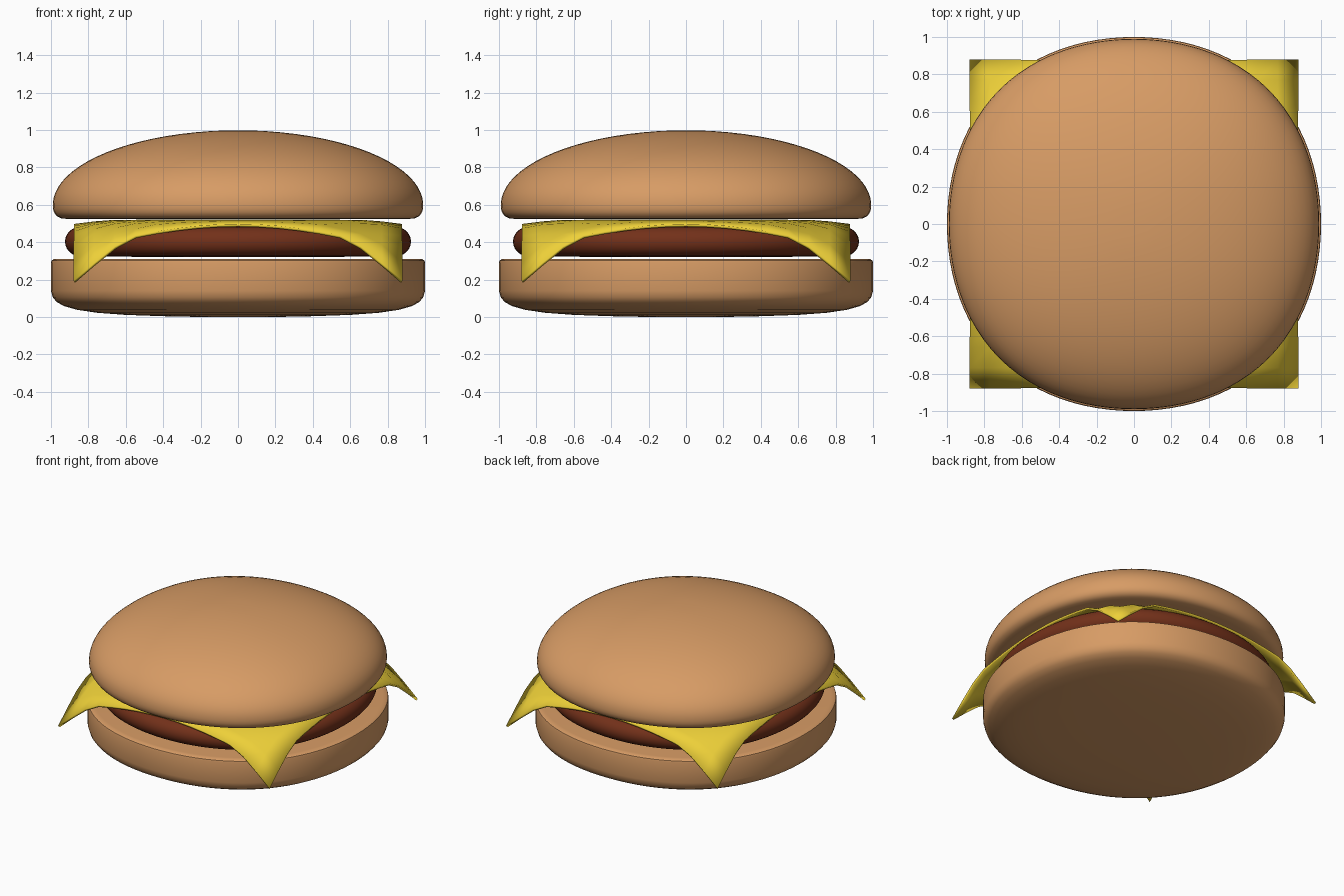
import bpy, bmesh
from math import sin, cos, pi, radians, hypot

if "Cube" in bpy.data.objects:
    bpy.data.objects.remove(bpy.data.objects["Cube"])


def finish(name, bm, color, angle=40):
    bmesh.ops.recalc_face_normals(bm, faces=bm.faces)
    mesh = bpy.data.meshes.new(name)
    bm.to_mesh(mesh)
    bm.free()
    obj = bpy.data.objects.new(name, mesh)
    bpy.context.collection.objects.link(obj)
    mat = bpy.data.materials.new(name + "_material")
    mat.diffuse_color = (*color, 1)
    mat.use_nodes = True
    mat.node_tree.nodes["Principled BSDF"].inputs["Base Color"].default_value = mat.diffuse_color
    mesh.materials.append(mat)
    bpy.ops.object.select_all(action='DESELECT')
    bpy.context.view_layer.objects.active = obj
    obj.select_set(True)
    bpy.ops.object.shade_smooth_by_angle(angle=radians(angle))
    return obj


def round_slab(name, profile, color, n=96):
    """Revolve (radius, z) points; the outline is very slightly squarish."""
    bm = bmesh.new()
    rings = []
    for r, z in profile:
        ring = []
        for i in range(n):
            a = 2 * pi * i / n
            k = r * (1 + 0.027 * sin(2 * a) ** 2)
            ring.append(bm.verts.new((k * cos(a), k * sin(a), z)))
        rings.append(ring)
    for lo, hi in zip(rings, rings[1:]):
        for i in range(n):
            j = (i + 1) % n
            bm.faces.new((lo[i], lo[j], hi[j], hi[i]))
    bm.faces.new(rings[0])
    bm.faces.new(rings[-1])
    return finish(name, bm, color)


bread = (0.68, 0.33, 0.13)

# Bottom bun: rounded underside, straight wall, crisp upper rim
round_slab("bottom_bun", [
    (0.2, 0.0), (0.4, 0.004), (0.6, 0.011), (0.75, 0.022), (0.86, 0.038),
    (0.93, 0.058), (0.97, 0.08), (0.99, 0.105), (1.0, 0.14), (1.0, 0.29),
    (0.997, 0.302), (0.985, 0.309), (0.96, 0.311)], bread)

# Patty: flat disc with half-round edge
edge = [(0.845 + 0.08 * cos(t), 0.403 + 0.078 * sin(t))
        for t in (pi * (i / 12 - 0.5) for i in range(13))]
round_slab("patty", [(0.4, 0.32)] + edge + [(0.4, 0.487)], (0.17, 0.03, 0.01))

# Top bun: flat underside, tight lower curve, elliptical dome
dome = [(0.99 * cos(t), 0.6 + 0.398 * sin(t))
        for t in (pi / 2 * i / 20 for i in range(20))]
round_slab("top_bun", [(0.9, 0.523), (0.945, 0.527), (0.97, 0.539),
                       (0.984, 0.56), (0.989, 0.58)] + dome, bread)

# Cheese slice: square sheet whose corners droop past the patty
curve = [(0, 0.513), (0.7, 0.512), (0.875, 0.490), (1.033, 0.428),
         (1.09, 0.375), (1.237, 0.188)]


def droop(r):
    for (r0, z0), (r1, z1) in zip(curve, curve[1:]):
        if r <= r1:
            return z0 + (z1 - z0) * (r - r0) / (r1 - r0)
    return curve[-1][1]


bm = bmesh.new()
bmesh.ops.create_grid(bm, x_segments=16, y_segments=16, size=0.875)
for v in bm.verts:
    v.co.z = droop(hypot(v.co.x, v.co.y))
cheese = finish("cheese_slice", bm, (0.85, 0.63, 0.04))
thick = cheese.modifiers.new("thickness", 'SOLIDIFY')
thick.thickness = 0.015
thick.offset = 0
